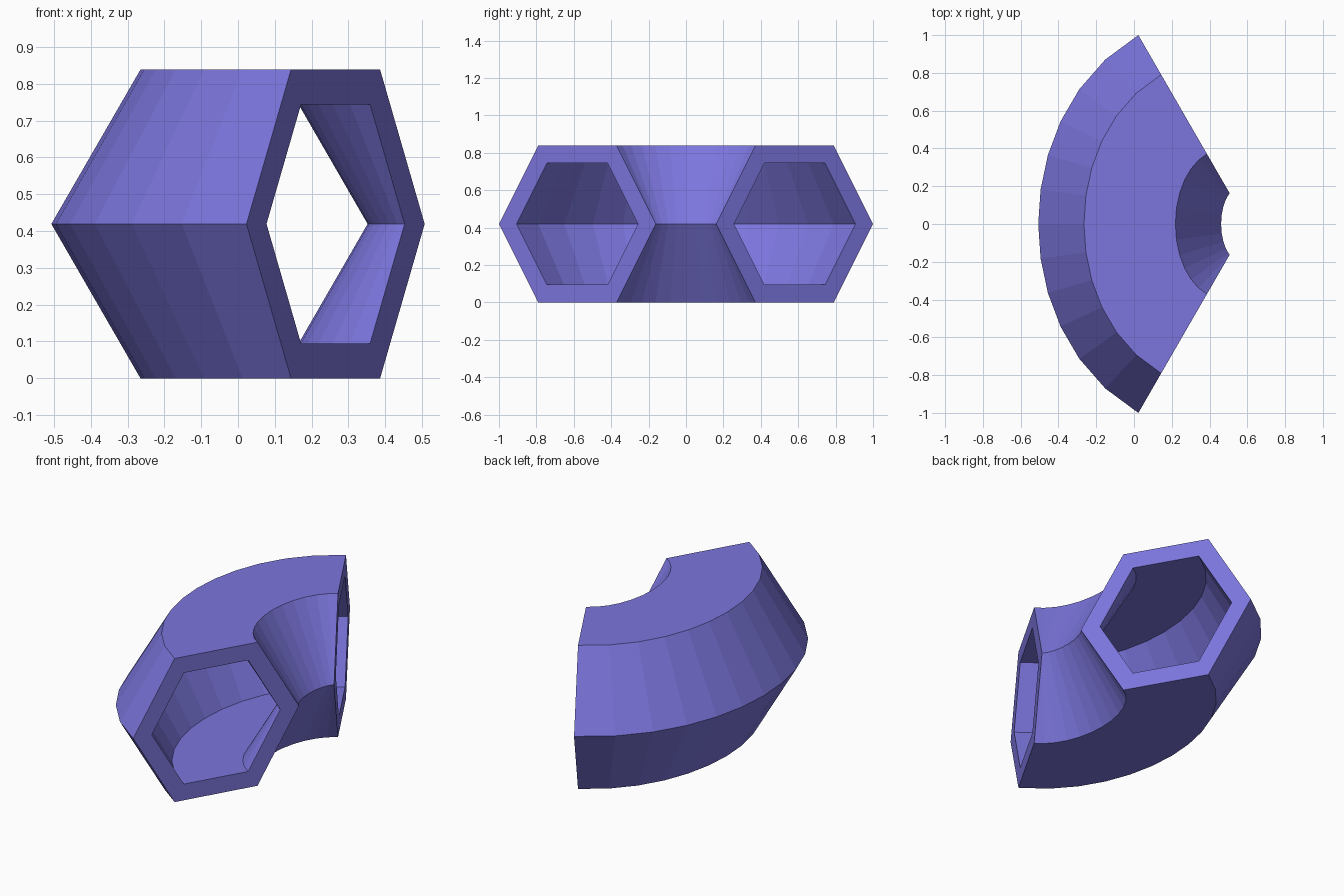
import bpy, bmesh
from math import cos, sin, pi, radians
from mathutils import Vector

if "Cube" in bpy.data.objects:
    bpy.data.objects.remove(bpy.data.objects["Cube"])

OUTER, INNER = 0.484, 0.375      # hexagon corner radii
STEPS = 12                       # segments along the bend
MID_Z = OUTER * sin(pi / 3)

# Bend centreline: a symmetric Bezier whose ends face 60 degrees apart from the axis
end_x, end_y, handle = 0.265, 0.581, 0.4434
p0 = Vector((end_x, end_y, MID_Z))
p1 = p0 - handle * Vector((cos(radians(30)), sin(radians(30)), 0))
p2 = Vector((p1.x, -p1.y, MID_Z))
p3 = Vector((p0.x, -p0.y, MID_Z))


def frame(t):
    """Centre point and outward direction of the bend at t."""
    s = 1 - t
    pos = s**3 * p0 + 3 * s * s * t * p1 + 3 * s * t * t * p2 + t**3 * p3
    tan = s * s * (p1 - p0) + 2 * s * t * (p2 - p1) + t * t * (p3 - p2)
    return pos, Vector((tan.y, -tan.x, 0)).normalized()


bm = bmesh.new()


def ring(t, radius):
    pos, side = frame(t)
    return [bm.verts.new(pos + radius * (cos(k * pi / 3) * side
                                         + sin(k * pi / 3) * Vector((0, 0, 1))))
            for k in range(6)]


def bridge(a, b):
    for k in range(6):
        j = (k + 1) % 6
        bm.faces.new((a[k], a[j], b[j], b[k]))


# Outer shell and bore
shell = [ring(i / STEPS, OUTER) for i in range(STEPS + 1)]
bore = [ring(i / STEPS, INNER) for i in range(STEPS + 1)]
for rings in (shell, bore):
    for a, b in zip(rings, rings[1:]):
        bridge(a, b)

# Hexagonal rims closing both ends of the wall
bridge(shell[0], bore[0])
bridge(shell[-1], bore[-1])
bmesh.ops.recalc_face_normals(bm, faces=bm.faces)

mesh = bpy.data.meshes.new("hexagonal_tube_bend")
bm.to_mesh(mesh)
bm.free()
tube = bpy.data.objects.new("hexagonal_tube_bend", mesh)
bpy.context.collection.objects.link(tube)

# Violet finish
mat = bpy.data.materials.new("violet")
mat.diffuse_color = (0.2, 0.18, 0.72, 1)
mat.use_nodes = True
mat.node_tree.nodes["Principled BSDF"].inputs["Base Color"].default_value = mat.diffuse_color
mesh.materials.append(mat)
